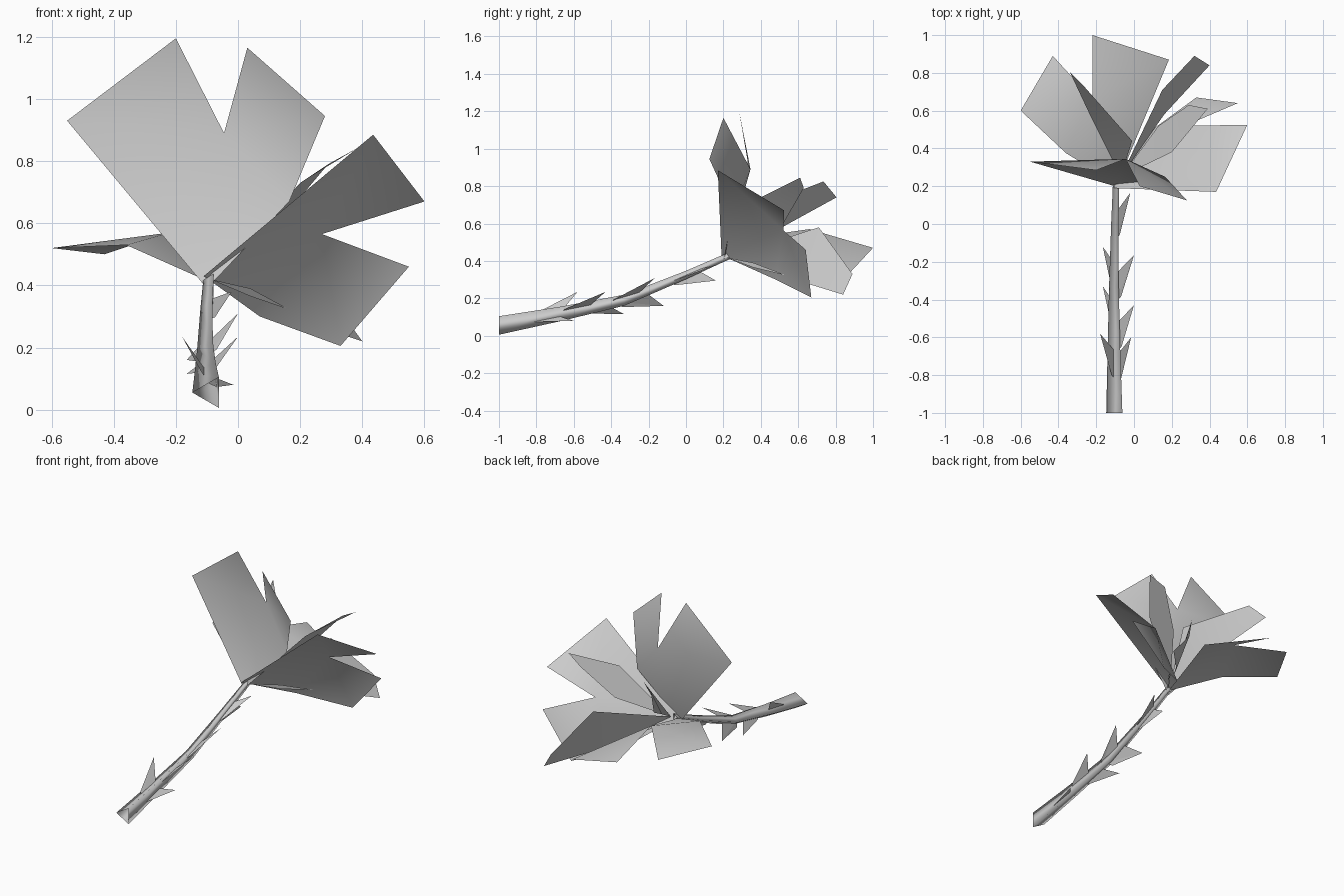
import bpy, math
from mathutils import Vector

old = bpy.data.objects.get("Cube")
if old:
    bpy.data.objects.remove(old, do_unlink=True)

grey = bpy.data.materials.new("plain grey")
grey.use_nodes = True
grey.diffuse_color = (0.6, 0.6, 0.6, 1)
grey.node_tree.nodes["Principled BSDF"].inputs["Base Color"].default_value = grey.diffuse_color


def build(name, points, faces, smooth=True):
    mesh = bpy.data.meshes.new(name)
    mesh.from_pydata([Vector(p) for p in points], [], faces)
    mesh.materials.append(grey)
    for face in mesh.polygons:
        face.use_smooth = smooth
    obj = bpy.data.objects.new(name, mesh)
    bpy.context.collection.objects.link(obj)
    return obj


# Three-sided tapering stem: centre and radius of each ring
rings = [((-0.09, -1, 0.055), 0.057), ((-0.095, -0.68, 0.115), 0.045),
         ((-0.098, -0.33, 0.19), 0.034), ((-0.095, 0.0, 0.325), 0.026),
         ((-0.09, 0.18, 0.405), 0.023), ((-0.09, 0.24, 0.43), 0.021)]
points, faces = [], []
for i, (centre, radius) in enumerate(rings):
    for k in range(3):
        a = math.radians(180 + 120 * k)
        points.append(Vector(centre) + radius * Vector((math.cos(a), 0, math.sin(a))))
        if i:
            b, n = 3 * (i - 1), (k + 1) % 3
            faces.append((b + k, b + n, b + 3 + n, b + 3 + k))
build("stem", points, faces)


def stem_at(y):
    for (p, _), (q, _) in zip(rings, rings[1:]):
        if y <= q[1]:
            return Vector(p).lerp(Vector(q), (y - p[1]) / (q[1] - p[1]))
    return Vector(rings[-1][0])


# Thin thorn leaves lying along the stem, given by their tips
tips = [(-0.02, 0.165, 0.38), (0, -0.165, 0.31), (0, -0.43, 0.235),
        (-0.165, -0.12, 0.16), (-0.165, -0.33, 0.115),
        (-0.18, -0.58, 0.235), (-0.015, -0.6, 0.08), (-0.09, 0.16, 0.295)]
for i, tip in enumerate(tips):
    tip = Vector(tip)
    heel = stem_at(tip.y - 0.25)
    outer = stem_at(tip.y - 0.22) + 0.3 * (tip - stem_at(tip.y))
    build(f"thorn_leaf_{i + 1}", [tip, stem_at(tip.y - 0.1), heel, outer],
          [(0, 1, 2), (0, 2, 3)], False)

# Notched outer petals: base, corner, tip, notch, tip, corner, shoulder
outer_petals = {
    "top": [(-0.1, 0.2, 0.39), (-0.55, 0.33, 0.93), (-0.2, 0.285, 1.195), (-0.045, 0.345, 0.89),
            (0.03, 0.2, 1.165), (0.28, 0.125, 0.945), (0.165, 0.25, 0.67)],
    "left": [(-0.11, 0.19, 0.43), (0.435, 0.17, 0.885), (0.6, 0.525, 0.67), (0.27, 0.52, 0.565),
             (0.55, 0.64, 0.46), (0.33, 0.67, 0.205), (0.07, 0.48, 0.3)],
    "right": [(-0.09, 0.21, 0.41), (0.185, 0.87, 0.33), (-0.22, 1.0, 0.47), (-0.22, 0.66, 0.57),
              (-0.43, 0.89, 0.5), (-0.6, 0.6, 0.52), (-0.36, 0.375, 0.53)],
}
for side, pts in outer_petals.items():
    build(f"outer_petal_{side}", pts,
          [(0, 1, 3), (1, 2, 3), (3, 4, 5), (3, 5, 6), (0, 3, 6)])

# Narrow inner petals: shoulder, tip, tip, shoulder
inner_petals = {
    "upper": [(0.2, 0.38, 0.73), (0.39, 0.61, 0.845), (0.29, 0.63, 0.79), (0.13, 0.52, 0.6)],
    "lower": [(0.16, 0.58, 0.3), (0.4, 0.84, 0.22), (0.32, 0.89, 0.33), (0.15, 0.71, 0.58)],
    "side": [(-0.22, 0.55, 0.6), (-0.34, 0.805, 0.74), (-0.27, 0.735, 0.825), (-0.01, 0.44, 0.71)],
}
for side, pts in inner_petals.items():
    build(f"inner_petal_{side}", [(-0.07, 0.25, 0.43)] + pts, [(0, 1, 4), (1, 2, 3, 4)])

# Slim sepal under the flower
build("sepal", [(-0.09, 0.21, 0.42), (0.04, 0.36, 0.365), (0.17, 0.545, 0.32), (0.04, 0.36, 0.39)],
      [(0, 1, 2, 3)], False)
